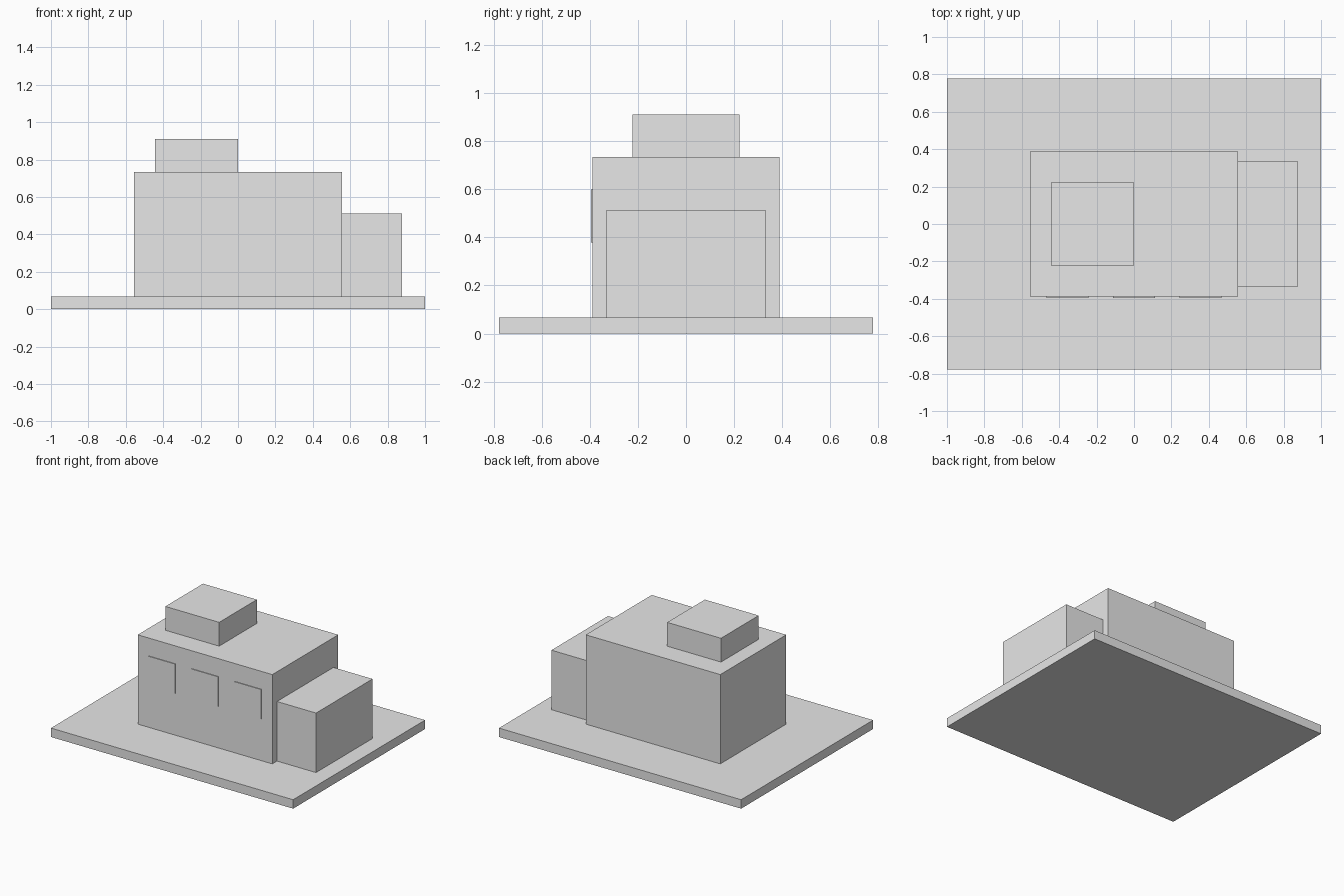
import bpy

if "Cube" in bpy.data.objects:
    bpy.data.objects.remove(bpy.data.objects["Cube"])

U = 1 / 9  # one design unit

grey = bpy.data.materials.new("light_grey")
grey.diffuse_color = (0.8, 0.8, 0.8, 1)
grey.use_nodes = True
grey.node_tree.nodes["Principled BSDF"].inputs["Base Color"].default_value = grey.diffuse_color


def box(name, x, y, z):
    """Box spanning the (min, max) ranges x, y and z, in design units."""
    spans = (x, y, z)
    bpy.ops.mesh.primitive_cube_add(size=1, location=[(a + b) / 2 * U for a, b in spans])
    ob = bpy.context.object
    ob.name = name
    ob.scale = [(b - a) * U for a, b in spans]
    bpy.ops.object.transform_apply(location=False, rotation=False, scale=True)
    ob.data.materials.append(grey)
    return ob


# Ground slab
box("base_slab", (-9, 9), (-7, 7), (0, 0.6))

# Main block, side annex and rooftop room
box("main_building", (-5, 5), (-3.5, 3.5), (0.6, 6.6))
box("side_annex", (4.9, 7.9), (-3, 3), (0.6, 4.6))
box("roof_room", (-4, 0), (-2, 2), (6.6, 8.2))

# Three thin window plates on the front wall
for i, cx in enumerate((-3.2, 0, 3.2)):
    box(f"window_{i + 1}", (cx - 1, cx + 1), (-3.55, -3.48), (3.4, 5.4))
